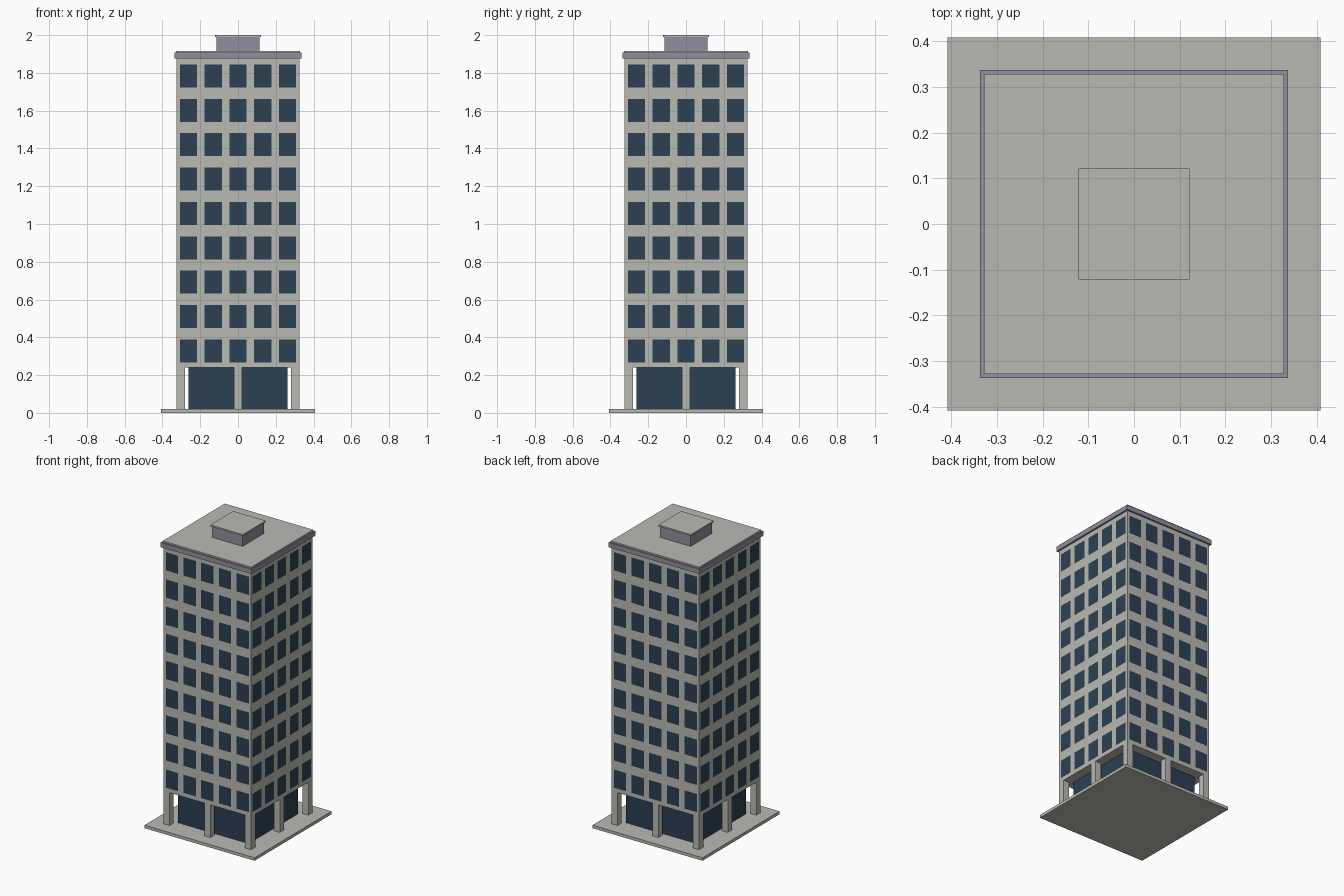
import bpy
import bmesh
from mathutils import Vector

cube = bpy.data.objects.get("Cube")
if cube:
    bpy.data.objects.remove(cube, do_unlink=True)


def make_material(name, color):
    mat = bpy.data.materials.new(name)
    mat.use_nodes = True
    mat.diffuse_color = color
    mat.node_tree.nodes["Principled BSDF"].inputs["Base Color"].default_value = color
    return mat


concrete = make_material("pale concrete", (0.49, 0.49, 0.455, 1))
trim = make_material("grey violet trim", (0.28, 0.28, 0.35, 1))
glass = make_material("dark blue glass", (0.025, 0.051, 0.084, 1))


def block(name, half, z0, z1, mat, x=0, y=0):
    """Square block of the given half width between two heights."""
    bm = bmesh.new()
    bmesh.ops.create_cube(bm, size=1)
    for v in bm.verts:
        v.co = Vector((x + v.co.x * 2 * half, y + v.co.y * 2 * half,
                       z1 if v.co.z > 0 else z0))
    mesh = bpy.data.meshes.new(name)
    bm.to_mesh(mesh)
    bm.free()
    mesh.materials.append(mat)
    obj = bpy.data.objects.new(name, mesh)
    bpy.context.collection.objects.link(obj)
    return obj


GROUND, LOBBY_TOP, WALL_TOP = 0.02, 0.24, 1.875
WALL = 0.325

# Base and lobby
block("base_slab", 0.408, 0, GROUND, concrete)
block("lobby_glass", 0.262, GROUND, LOBBY_TOP, glass)

# Columns at the corners and the middle of each side
col = 0.022
for i in (-1, 0, 1):
    for j in (-1, 0, 1):
        if i or j:
            block(f"column_{i + 1}_{j + 1}", col, GROUND, LOBBY_TOP, concrete,
                  i * (WALL - col), j * (WALL - col))

# Tower, with window openings cut into its walls as flat faces
columns = [0.131 * i for i in range(-2, 3)]
floors = [0.328 + 0.182 * i for i in range(9)]
HALF_W, HALF_H = 0.046, 0.061
tower = block("tower", WALL, LOBBY_TOP, WALL_TOP, concrete)
tower.data.materials.append(glass)
bm = bmesh.new()
bm.from_mesh(tower.data)
for axis, centres, half in ((0, columns, HALF_W), (1, columns, HALF_W),
                            (2, floors, HALF_H)):
    normal = Vector([float(axis == k) for k in range(3)])
    for c in centres:
        for s in (-1, 1):
            bmesh.ops.bisect_plane(bm, geom=bm.verts[:] + bm.edges[:] + bm.faces[:],
                                   plane_co=normal * (c + s * half), plane_no=normal)
bm.normal_update()
for f in bm.faces:
    p = f.calc_center_median()
    along = p.y if abs(f.normal.x) > 0.5 else p.x
    in_column = any(abs(along - c) < HALF_W for c in columns)
    in_floor = any(abs(p.z - z) < HALF_H for z in floors)
    f.material_index = int(abs(f.normal.z) < 0.5 and in_column and in_floor)
bm.to_mesh(tower.data)
bm.free()

# Cornice, roof and rooftop plant room
block("cornice", 0.337, WALL_TOP, 1.907, trim)
block("roof_slab", 0.328, 1.907, 1.916, concrete)
block("plant_room", 0.114, 1.916, 1.99, trim)
block("plant_room_roof", 0.121, 1.99, 2.0, concrete)
